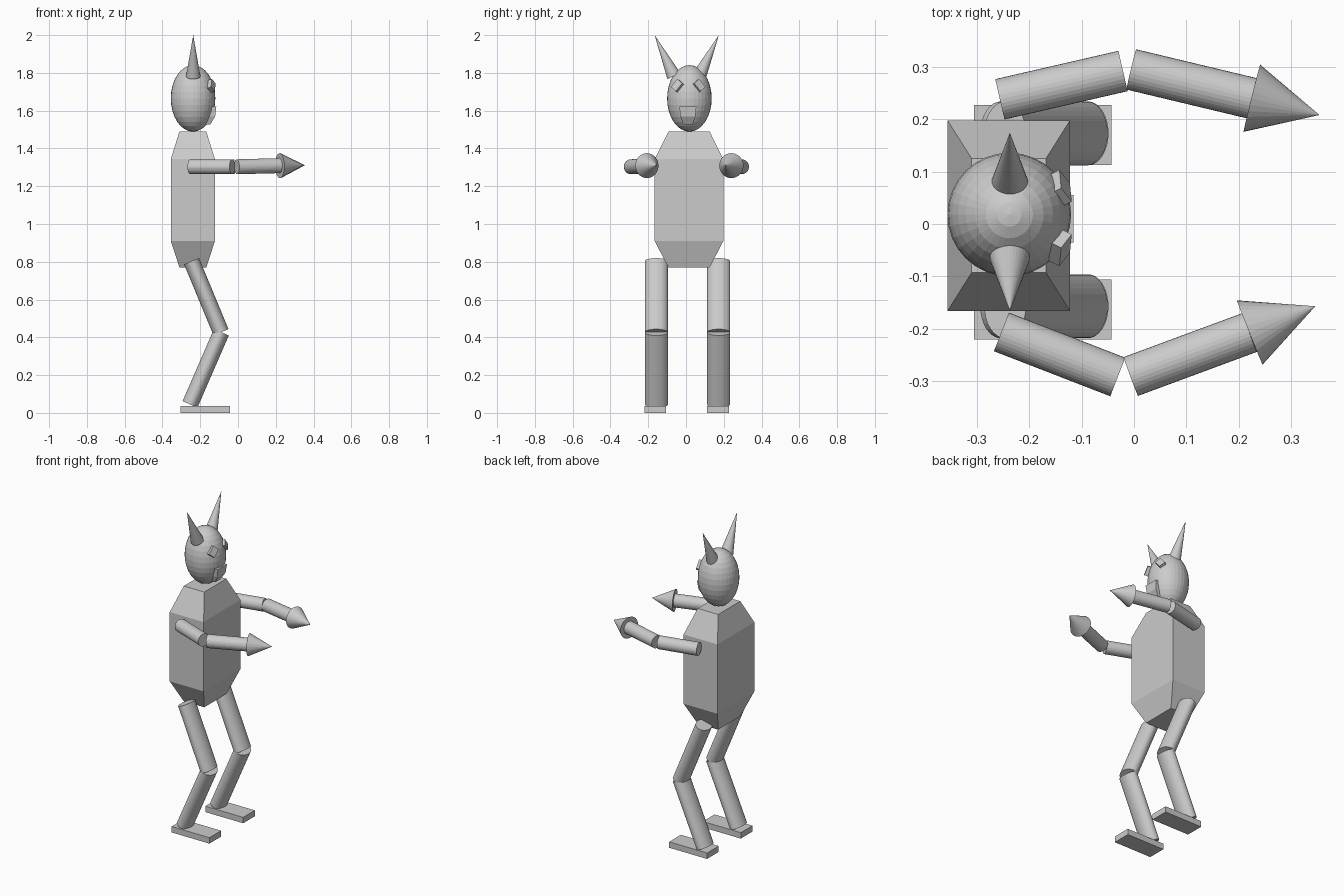
import bpy, bmesh
from mathutils import Vector, Matrix

cube = bpy.data.objects.get("Cube")
if cube:
    bpy.data.objects.remove(cube)

grey = bpy.data.materials.new("plain grey")
grey.use_nodes = True
COLOUR = (0.6, 0.6, 0.6, 1)
grey.diffuse_color = COLOUR
grey.node_tree.nodes["Principled BSDF"].inputs["Base Color"].default_value = COLOUR


def finish(name, bm):
    bmesh.ops.recalc_face_normals(bm, faces=bm.faces)
    mesh = bpy.data.meshes.new(name)
    bm.to_mesh(mesh)
    bm.free()
    mesh.materials.append(grey)
    obj = bpy.data.objects.new(name, mesh)
    bpy.context.collection.objects.link(obj)
    return obj


def rod(name, start, end, r1, r2, widen=1.0):
    """Cylinder or cone between two points; widen stretches it along y."""
    start, end = Vector(start), Vector(end)
    axis = (end - start).normalized()
    side = Vector((0, 1, 0))
    side = (side - axis * side.dot(axis)).normalized()
    frame = Matrix((side.cross(axis), side, axis)).transposed().to_4x4()
    bm = bmesh.new()
    bmesh.ops.create_cone(bm, cap_ends=True, segments=32, radius1=r1, radius2=r2,
                          depth=(end - start).length)
    bmesh.ops.scale(bm, vec=(1, widen, 1), verts=bm.verts)
    bm.transform(Matrix.Translation((start + end) / 2) @ frame)
    return finish(name, bm)


def box(name, size, matrix):
    bm = bmesh.new()
    bmesh.ops.create_cube(bm, size=1)
    bmesh.ops.scale(bm, vec=size, verts=bm.verts)
    bm.transform(matrix)
    return finish(name, bm)


def loft(name, sections):
    """Stack of rectangles: z, x back, x front, y low, y high."""
    bm = bmesh.new()
    rings = [[bm.verts.new(p) for p in
              ((xa, ya, z), (xb, ya, z), (xb, yb, z), (xa, yb, z))]
             for z, xa, xb, ya, yb in sections]
    bm.faces.new(rings[0])
    bm.faces.new(rings[-1])
    for low, high in zip(rings, rings[1:]):
        for i in range(4):
            j = (i + 1) % 4
            bm.faces.new((low[i], low[j], high[j], high[i]))
    return finish(name, bm)


# Torso with chamfered shoulders and hips
CX, CY = -0.239, 0.016
narrow = (CX - 0.071, CX + 0.071, CY - 0.109, CY + 0.109)
wide = (CX - 0.117, CX + 0.117, CY - 0.182, CY + 0.182)
loft("torso", [(0.77, *narrow), (0.91, *wide), (1.343, *wide), (1.49, *narrow)])

# Egg-shaped head
HEAD = Vector((-0.238, 0.018, 1.665))
bm = bmesh.new()
bmesh.ops.create_uvsphere(bm, u_segments=32, v_segments=16, radius=1)
bm.transform(Matrix.Translation(HEAD) @ Matrix.Diagonal((0.118, 0.118, 0.176, 1)))
finish("head", bm)

# Mouth plate following the chin
loft("mouth", [(1.527, -0.19, -0.147, -0.014, 0.036),
               (1.57, -0.19, -0.121, -0.030, 0.050),
               (1.622, -0.19, -0.115, -0.035, 0.055)])

# Horns and eyes
for side, s, tip_y, base_y, eye_y in (("left", 1, 0.174, 0.07, 0.068),
                                      ("right", -1, -0.166, -0.064, -0.045)):
    rod(side + "_horn", (-0.237, base_y, 1.783), (-0.237, tip_y, 2.0), 0.038, 0)
    normal = Vector((0.86, 0.42 * s, 0.28)).normalized()
    long = Vector((0, 0.67 * s, -0.75))
    long = (long - normal * long.dot(normal)).normalized()
    frame = Matrix((normal, long, normal.cross(long))).transposed().to_4x4()
    box(side + "_eye", (0.024, 0.055, 0.04),
        Matrix.Translation((-0.141, eye_y, 1.732)) @ frame)

# Arms ending in pointed hands
Z = 1.303
arms = {
    "left": ((-0.256, 0.238), (-0.021, 0.292), (-0.005, 0.295), (0.225, 0.240), (0.354, 0.208)),
    "right": ((-0.253, -0.206), (-0.031, -0.292), (-0.006, -0.291), (0.221, -0.207), (0.346, -0.157)),
}
for side, (shoulder, elbow, fore, wrist, tip) in arms.items():
    rod(side + "_upper_arm", (*shoulder, Z), (*elbow, Z), 0.0395, 0.0395)
    rod(side + "_forearm", (*fore, Z), (*wrist, Z + 0.006), 0.0395, 0.0395)
    rod(side + "_hand", (*wrist, Z + 0.006), (*tip, Z + 0.008), 0.066, 0)

# Legs with oval section, and flat feet
for side, y, foot_y in (("left", 0.173, 0.17), ("right", -0.157, -0.163)):
    rod(side + "_thigh", (-0.246, y, 0.803), (-0.09, y, 0.427), 0.043, 0.043, 1.42)
    rod(side + "_shin", (-0.088, y, 0.427), (-0.254, y, 0.045), 0.043, 0.043, 1.42)
    box(side + "_foot", (0.262, 0.115, 0.037),
        Matrix.Translation((-0.174, foot_y, 0.0185)))
